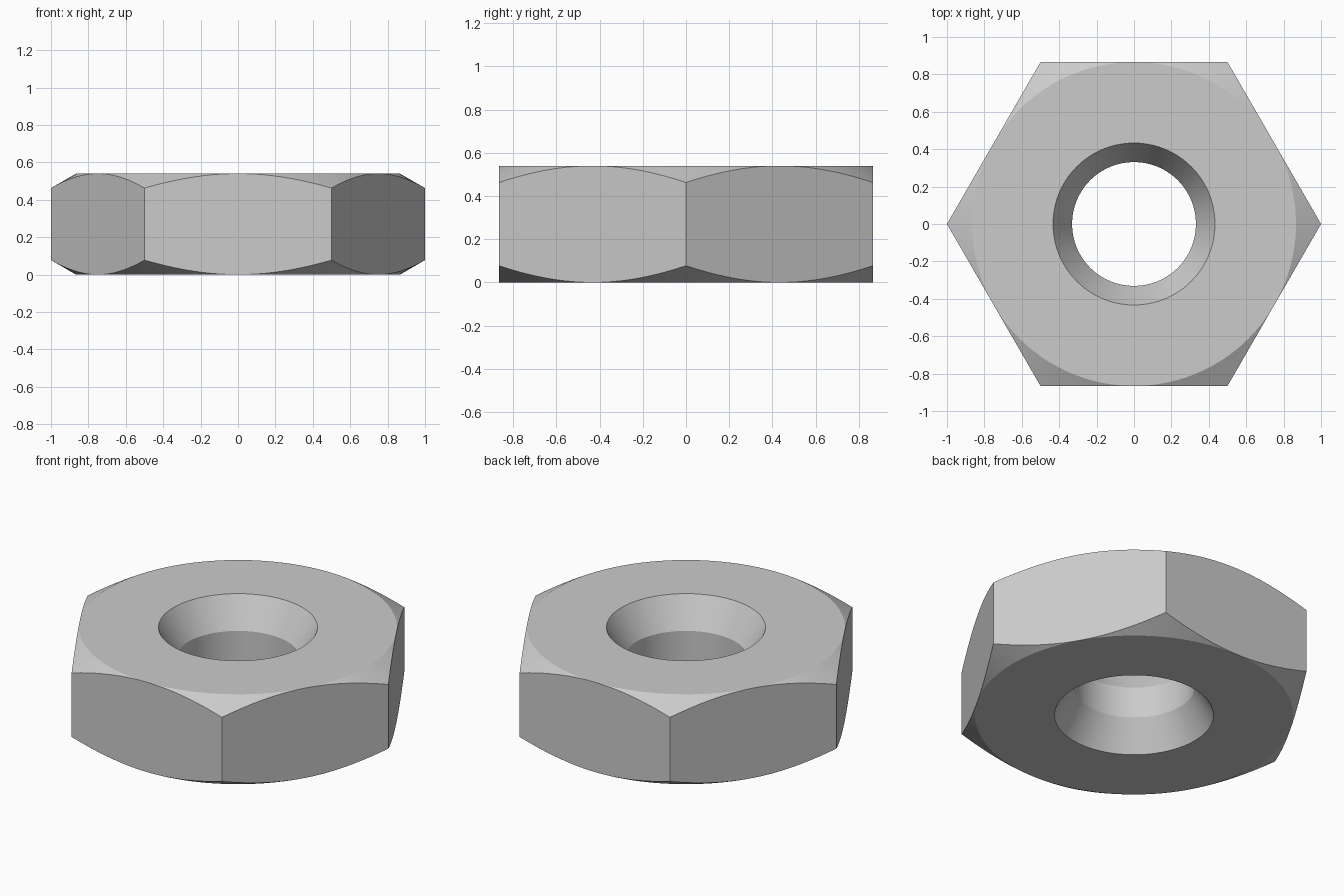
import bpy, bmesh
from math import pi, sin, cos, tan, radians

cube = bpy.data.objects.get("Cube")
if cube:
    bpy.data.objects.remove(cube)

HEIGHT = 0.54
FLAT = cos(radians(30))        # centre to flat; corners reach radius 1
BORE, SINK = 0.331, 0.433      # bore radius and countersink mouth radius
SINK_DEPTH = (SINK - BORE) * tan(radians(60))
STEPS = 120                    # divisible by 12, so corners and flat centres get a vertex


def hex_radius(a):
    """Distance from the axis to the hexagon edge at angle a."""
    return FLAT / cos(a % (pi / 3) - pi / 6)


def section(a):
    """Closed cross-section (radius, height) of the nut at angle a."""
    r = hex_radius(a)
    drop = (r - FLAT) * tan(radians(30))
    lower = [(BORE, SINK_DEPTH), (SINK, 0), (FLAT, 0), (r, drop)]
    return lower + [(p, HEIGHT - z) for p, z in reversed(lower)]


# Sweep the section around the axis
bm = bmesh.new()
rings = []
for i in range(STEPS):
    a = 2 * pi * i / STEPS
    rings.append([bm.verts.new((p * cos(a), p * sin(a), z)) for p, z in section(a)])
for i, ring in enumerate(rings):
    after = rings[(i + 1) % STEPS]
    for j in range(len(ring)):
        k = (j + 1) % len(ring)
        bm.faces.new((ring[j], after[j], after[k], ring[k]))

# Merge where the chamfer runs out at the middle of each flat
bmesh.ops.remove_doubles(bm, verts=bm.verts, dist=0.00001)
bmesh.ops.recalc_face_normals(bm, faces=bm.faces)

mesh = bpy.data.meshes.new("hex_nut")
bm.to_mesh(mesh)
bm.free()
nut = bpy.data.objects.new("hex_nut", mesh)
bpy.context.collection.objects.link(nut)

# Plain grey metal
grey = bpy.data.materials.new("light grey")
grey.use_nodes = True
grey.diffuse_color = (0.6, 0.6, 0.6, 1)
grey.node_tree.nodes["Principled BSDF"].inputs["Base Color"].default_value = (0.6, 0.6, 0.6, 1)
mesh.materials.append(grey)

# Smooth bore and cones, crisp edges elsewhere
bpy.ops.object.select_all(action="DESELECT")
nut.select_set(True)
bpy.context.view_layer.objects.active = nut
bpy.ops.object.shade_smooth_by_angle(angle=radians(29))
